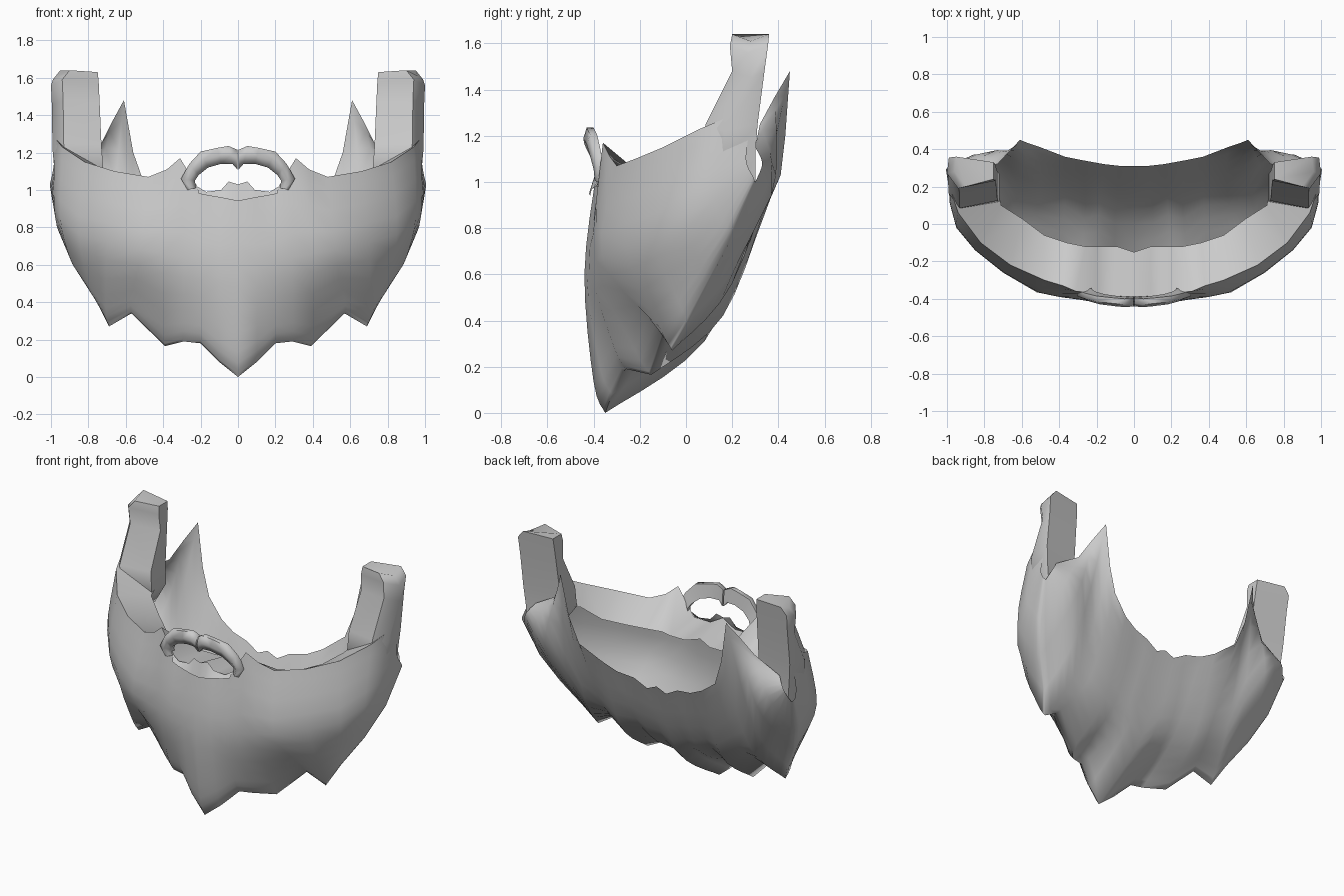
import bpy
import bmesh
from math import radians
from mathutils import Vector

if "Cube" in bpy.data.objects:
    bpy.data.objects.remove(bpy.data.objects["Cube"], do_unlink=True)

hair = bpy.data.materials.new("light_grey")
hair.use_nodes = True
GREY = (0.6, 0.6, 0.6, 1)
hair.diffuse_color = GREY
hair.node_tree.nodes["Principled BSDF"].inputs["Base Color"].default_value = GREY


def smooth_rows(rows, steps):
    """Fill in rows between guide rows with a Catmull-Rom spline."""
    result = []
    last = len(rows) - 1
    for i in range(last):
        before, after = rows[max(i - 1, 0)], rows[min(i + 2, last)]
        for s in range(steps):
            t = s / steps
            row = []
            for a, b, c, d in zip(before, rows[i], rows[i + 1], after):
                a, b, c, d = map(Vector, (a, b, c, d))
                row.append(b + t * (c - a) / 2
                           + t * t * (a - 2.5 * b + 2 * c - d / 2)
                           + t ** 3 * (1.5 * (b - c) + (d - a) / 2))
            result.append(row)
    return result + [[Vector(p) for p in rows[-1]]]


def loft(name, rows, closed=False, angle=72):
    """Skin rows of points, mirror across x, and shade smooth."""
    bm = bmesh.new()
    grid = [[bm.verts.new(p) for p in row] for row in rows]
    count = len(grid[0])
    for upper, lower in zip(grid, grid[1:]):
        for j in range(count if closed else count - 1):
            k = (j + 1) % count
            bm.faces.new((upper[j], lower[j], lower[k], upper[k]))
    if closed:
        bm.faces.new(grid[0])
        bm.faces.new(grid[-1][::-1])
        bmesh.ops.recalc_face_normals(bm, faces=bm.faces)
    mesh = bpy.data.meshes.new(name)
    bm.to_mesh(mesh)
    bm.free()
    mesh.materials.append(hair)
    obj = bpy.data.objects.new(name, mesh)
    bpy.context.collection.objects.link(obj)
    mirror = obj.modifiers.new("both_sides", "MIRROR")
    mirror.merge_threshold = 0.001
    bpy.ops.object.select_all(action="DESELECT")
    obj.select_set(True)
    bpy.context.view_layer.objects.active = obj
    bpy.ops.object.shade_smooth_by_angle(angle=radians(angle))


# Beard guide rows, each running from the middle of the chin to the ear
inner_lip = [(0, -.15, .98), (.09, -.12, .96), (.2, -.12, .96), (.26, -.12, .97),
             (.36, -.1, .97), (.48, -.06, .98), (.6, .03, 1.02), (.71, .1, 1.1),
             (.73, .2, 1.13), (.8, .25, 1.15), (.9, .28, 1.15)]
rim = [(0, -.39, 1.03), (.09, -.385, .98), (.2, -.37, .99), (.31, -.36, 1.17),
       (.38, -.33, 1.11), (.48, -.3, 1.07), (.66, -.22, 1.1), (.82, -.1, 1.15),
       (.94, .06, 1.23), (.98, .18, 1.28), (.97, .28, 1.25)]
waist = [(0, -.44, .6), (.1, -.43, .6), (.2, -.42, .62), (.29, -.405, .64),
         (.4, -.39, .66), (.52, -.365, .68), (.7, -.26, .72), (.85, -.14, .76),
         (.95, -.02, .85), (.985, .11, .97), (.99, .26, 1.1)]
hem = [(0, -.35, 0), (.1, -.32, .08), (.2, -.27, .18), (.29, -.26, .19),
       (.39, -.15, .165), (.57, -.09, .34), (.69, -.06, .27), (.755, .01, .4),
       (.86, .1, .57), (.94, .2, .76), (.985, .3, 1)]
neck = [(0, .08, .31), (.1, .08, .37), (.18, .12, .39), (.26, .1, .42),
        (.37, .16, .42), (.5, .16, .52), (.61, .2, .56), (.69, .27, .74),
        (.78, .37, .94), (.86, .37, 1.03), (.95, .33, 1.08)]
nape = [(0, .31, .84), (.07, .31, .81), (.16, .32, .86), (.27, .34, .88),
        (.37, .36, .93), (.5, .41, 1.03), (.56, .43, 1.2), (.61, .45, 1.48),
        (.67, .385, 1.37), (.73, .32, 1.25), (.9, .3, 1.15)]

# The hair swells outward just above the hem
swell = []
for low, high in zip(hem, waist):
    point = Vector(low).lerp(Vector(high), .22)
    swell.append(point + Vector((.02 * low[0], .03 * (low[0] - 1), 0)))
front = smooth_rows([rim, waist, swell, hem], 4)
under = smooth_rows([hem, neck, nape], 5)
loft("beard", [inner_lip] + front + under[1:])


# Sideburns: a bevelled column with a flat top, rooted inside the beard
def column(z, front_y, back_y, inner, outer):
    return [(inner, front_y + .04, z - .01), (outer - .06, front_y, z),
            (outer, front_y + .08, z - .03), (outer - .01, back_y, z),
            (inner, back_y - .03, z - .01)]


loft("sideburns", [column(.98, .16, .3, .8, .97), column(1.12, .08, .3, .72, .98),
                   column(1.25, .085, .31, .73, .992), column(1.48, .2, .34, .74, .995),
                   column(1.59, .19, .355, .745, 1), column(1.64, .2, .36, .75, .96)],
     closed=True, angle=62)


# Moustache: a flattened band arching from the middle to the mouth corner
def band(outer_x, outer_z, inner_x, inner_z, y):
    outer, inner = Vector((outer_x, y, outer_z)), Vector((inner_x, y, inner_z))
    return [outer + Vector((0, .02, 0)), outer + Vector((0, -.01, 0)),
            outer.lerp(inner, .5) + Vector((0, -.025, 0)), inner,
            inner + Vector((0, .03, 0))]


loft("moustache", [band(.004, 1.215, .004, 1.11, -.415), band(.05, 1.235, .03, 1.14, -.42),
                   band(.11, 1.225, .09, 1.14, -.415), band(.2, 1.205, .16, 1.12, -.405),
                   band(.26, 1.14, .21, 1.08, -.39), band(.305, 1.06, .23, 1.05, -.375),
                   band(.27, 1, .225, 1.01, -.37)], closed=True)

# Lower lip tufts under the mouth opening
loft("lip_tufts", [[(0, -.395, 1.03), (.05, -.39, 1.045), (.09, -.385, 1), (.17, -.38, .99), (.22, -.37, 1.02)],
                   [(0, -.415, .94), (.05, -.42, .95), (.1, -.415, .96), (.16, -.405, .97), (.21, -.39, .98)]])
